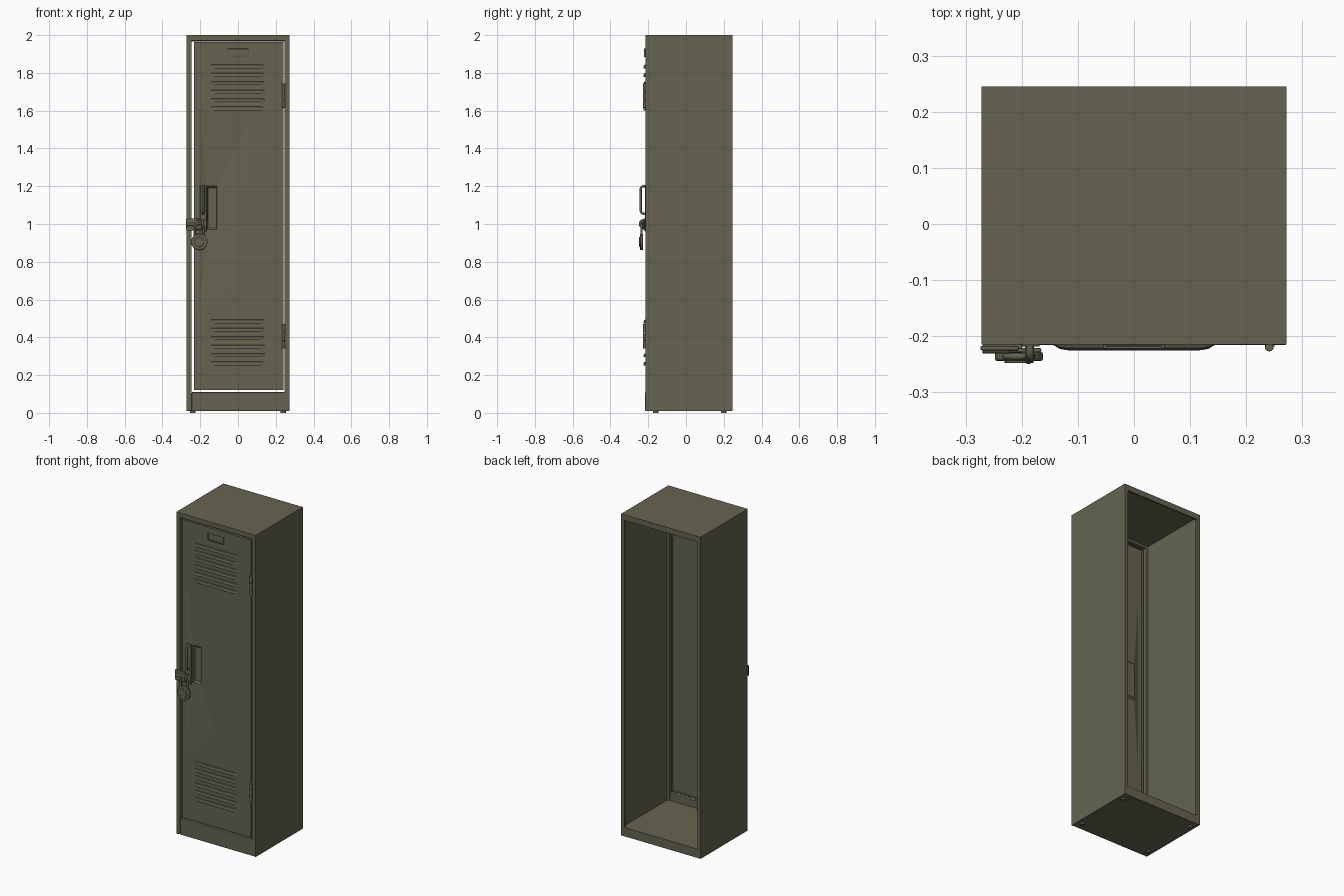
import bpy, bmesh, math
from mathutils import Vector

if "Cube" in bpy.data.objects:
    bpy.data.objects.remove(bpy.data.objects["Cube"])

paint = bpy.data.materials.new("olive_paint")
paint.use_nodes = True
OLIVE = (0.130, 0.127, 0.082, 1)
paint.diffuse_color = OLIVE
paint.node_tree.nodes["Principled BSDF"].inputs["Base Color"].default_value = OLIVE
paint.node_tree.nodes["Principled BSDF"].inputs["Roughness"].default_value = 0.7


def finish(name, bm, bevel=0, smooth=False):
    bmesh.ops.recalc_face_normals(bm, faces=bm.faces)
    mesh = bpy.data.meshes.new(name)
    bm.to_mesh(mesh)
    bm.free()
    mesh.materials.append(paint)
    obj = bpy.data.objects.new(name, mesh)
    bpy.context.collection.objects.link(obj)
    if bevel:
        mod = obj.modifiers.new("Bevel", 'BEVEL')
        mod.width = bevel
        mod.segments = 2
    if smooth:
        bpy.ops.object.select_all(action='DESELECT')
        obj.select_set(True)
        bpy.context.view_layer.objects.active = obj
        bpy.ops.object.shade_smooth_by_angle()
    return obj


def box(name, x, y, z, bevel=0):
    bm = bmesh.new()
    bmesh.ops.create_cube(bm, size=1)
    for v in bm.verts:
        v.co = [(a + b) / 2 + c * (b - a) for (a, b), c in zip((x, y, z), v.co)]
    return finish(name, bm, bevel)


def cylinder(name, center, radius, depth, axis='Z', bevel=0, sides=24):
    bm = bmesh.new()
    bmesh.ops.create_cone(bm, cap_ends=True, segments=sides, radius1=radius,
                          radius2=radius, depth=depth)
    obj = finish(name, bm, bevel, True)
    obj.location = center
    obj.rotation_euler = (math.pi / 2 if axis == 'Y' else 0, math.pi / 2 if axis == 'X' else 0, 0)
    return obj


def tube(name, points, radius, closed=False):
    curve = bpy.data.curves.new(name, 'CURVE')
    curve.dimensions = '3D'
    curve.bevel_depth = radius
    curve.bevel_resolution = 3
    curve.use_fill_caps = True
    spline = curve.splines.new('POLY')
    spline.points.add(len(points) - 1)
    for p, co in zip(spline.points, points):
        p.co = (*co, 1)
    spline.use_cyclic_u = closed
    spline.use_smooth = True
    curve.materials.append(paint)
    obj = bpy.data.objects.new(name, curve)
    bpy.context.collection.objects.link(obj)
    return obj


FRONT, BACK, HALF = -0.215, 0.245, 0.272

# Sheet-metal body, open at the back
for side, s in (("left", 1), ("right", -1)):
    box(side + "_wall", sorted((s * HALF, s * (HALF - 0.01))), (FRONT, BACK), (0.01, 2))
    box(side + "_back_flange", sorted((s * HALF, s * 0.25)), (BACK - 0.01, BACK), (0.01, 2))
    box(side + "_front_stile", sorted((s * HALF, s * 0.245)), (FRONT, FRONT + 0.025),
        (0.01, 2), 0.004)
box("roof", (-HALF, HALF), (FRONT, BACK), (1.985, 2))
box("top_front_rail", (-HALF, HALF), (FRONT, FRONT + 0.025), (1.97, 2), 0.004)
box("top_back_flange", (-HALF, HALF), (BACK - 0.01, BACK), (1.965, 2))
box("floor", (-HALF, HALF), (FRONT + 0.005, BACK), (0.01, 0.065))
box("kick_plate", (-0.245, HALF), (FRONT - 0.001, FRONT + 0.02), (0.01, 0.11), 0.004)

# Small feet
for x in (-0.24, 0.24):
    for y in (-0.16, 0.20):
        cylinder("foot", (x, y, 0.008), 0.014, 0.016)

# Door sheet, pressed inward around the handle pocket
rings = [
    (FRONT, [(-0.234, 1.963), (0.241, 1.963), (0.241, 0.12), (-0.234, 0.12)]),
    (FRONT, [(-0.205, 1.62), (0.07, 1.57), (0.0, 0.72), (-0.205, 0.53)]),
    (FRONT + 0.012, [(-0.165, 1.2), (-0.11, 1.2), (-0.11, 0.97), (-0.165, 0.97)]),
    (FRONT + 0.022, [(-0.16, 1.19), (-0.115, 1.19), (-0.115, 0.98), (-0.16, 0.98)]),
]
bm = bmesh.new()
loops = [[bm.verts.new((x, y, z)) for x, z in pts] for y, pts in rings]
for outer, inner in zip(loops, loops[1:]):
    for i in range(4):
        j = (i + 1) % 4
        bm.faces.new((outer[i], outer[j], inner[j], inner[i]))
bm.faces.new(loops[-1])
door = finish("door", bm)
solid = door.modifiers.new("Thickness", 'SOLIDIFY')
solid.thickness = 0.005
solid.offset = 1 if door.data.polygons[0].normal.y > 0 else -1

# Folded returns around the door edge
RET = (FRONT + 0.001, FRONT + 0.018)
box("door_latch_return", (-0.234, -0.229), RET, (0.12, 1.963))
box("door_hinge_return", (0.236, 0.241), RET, (0.12, 1.963))
box("door_top_return", (-0.234, 0.241), RET, (1.958, 1.963))
box("door_bottom_return", (-0.234, 0.241), RET, (0.12, 0.125))


# Hooded ventilation louvres
def louvre(z):
    bm = bmesh.new()
    profile = [(0, 0.012), (-0.007, 0.009), (-0.011, 0), (-0.010, -0.008), (0, -0.008)]
    sections = []
    for x, k in ((-0.144, 0.15), (-0.132, 0.8), (-0.118, 1), (0.118, 1), (0.132, 0.8), (0.144, 0.15)):
        sections.append([bm.verts.new((x, FRONT + 0.001 + d * k, z + h)) for d, h in profile])
    for a, b in zip(sections, sections[1:]):
        for i in range(len(profile)):
            j = (i + 1) % len(profile)
            bm.faces.new((a[i], a[j], b[j], b[i]))
    bm.faces.new(sections[0])
    bm.faces.new(sections[-1])
    finish("louvre", bm, smooth=True)


for top in (1.832, 0.482):
    for row in range(6):
        louvre(top - 0.0445 * row)

# Name card holder
box("card_plate", (-0.055, 0.055), (FRONT - 0.003, FRONT), (1.885, 1.928), 0.001)
box("card_bottom_lip", (-0.055, 0.055), (FRONT - 0.007, FRONT), (1.885, 1.892), 0.001)
for x in (-0.055, 0.049):
    box("card_side_lip", (x, x + 0.006), (FRONT - 0.007, FRONT), (1.885, 1.928), 0.001)

# Hinges
for z in (0.405, 1.68):
    box("hinge_leaf", (0.234, 0.25), (FRONT - 0.003, FRONT), (z - 0.06, z + 0.06))
    for part in (-1, 0, 1):
        cylinder("hinge_knuckle", (0.241, FRONT - 0.004, z + part * 0.044), 0.008, 0.042,
                 bevel=0.001, sides=16)

# Pull handle on its mounting strip
box("handle_strip", (-0.2, -0.168), (FRONT - 0.003, FRONT + 0.006), (0.96, 1.205), 0.001)
path = [(-0.185, FRONT, 1.055)]
for cz, start in ((1.073, 180), (1.182, 270)):
    for step in range(5):
        a = math.radians(start + 22.5 * step)
        # Rounded corner of the loop, lower then upper
        out = -math.sin(a - math.radians(start) + (0 if cz < 1.1 else math.pi / 2))
        up = -math.cos(a - math.radians(start)) if cz < 1.1 else math.sin(a - math.radians(start))
        path.append((-0.185, FRONT - 0.010 + 0.015 * out, cz + 0.018 * up))
path.append((-0.185, FRONT, 1.2))
tube("pull_handle", path, 0.0065)

# Hasp with staple
box("hasp_plate", (-0.274, -0.205), (FRONT - 0.010, FRONT - 0.002), (0.965, 1.03), 0.003)
box("hasp_strap", (-0.225, -0.165), (FRONT - 0.014, FRONT - 0.006), (0.972, 1.02), 0.003)
cylinder("hasp_pin", (-0.235, FRONT - 0.008, 0.998), 0.008, 0.07, 'X', 0.001)
ring = [(-0.188, FRONT - 0.014 + 0.015 * math.cos(t), 1.0 + 0.02 * math.sin(t))
        for t in (math.tau * i / 16 for i in range(16))]
tube("staple", ring, 0.006, True)

# Padlock
LOCK = Vector((-0.205, FRONT - 0.021, 0.905))
cylinder("padlock_body", LOCK, 0.043, 0.016, 'Y', 0.004, 32)
cylinder("padlock_dial", LOCK + Vector((0, -0.009, 0)), 0.026, 0.006, 'Y', 0.002, 32)
arch = [LOCK + Vector((-0.024, 0, 0.025))]
arch += [LOCK + Vector((-0.024 * math.cos(math.pi * i / 10), 0, 0.075 + 0.024 * math.sin(math.pi * i / 10)))
         for i in range(11)]
arch.append(LOCK + Vector((0.024, 0, 0.025)))
tube("padlock_shackle", arch, 0.006)
